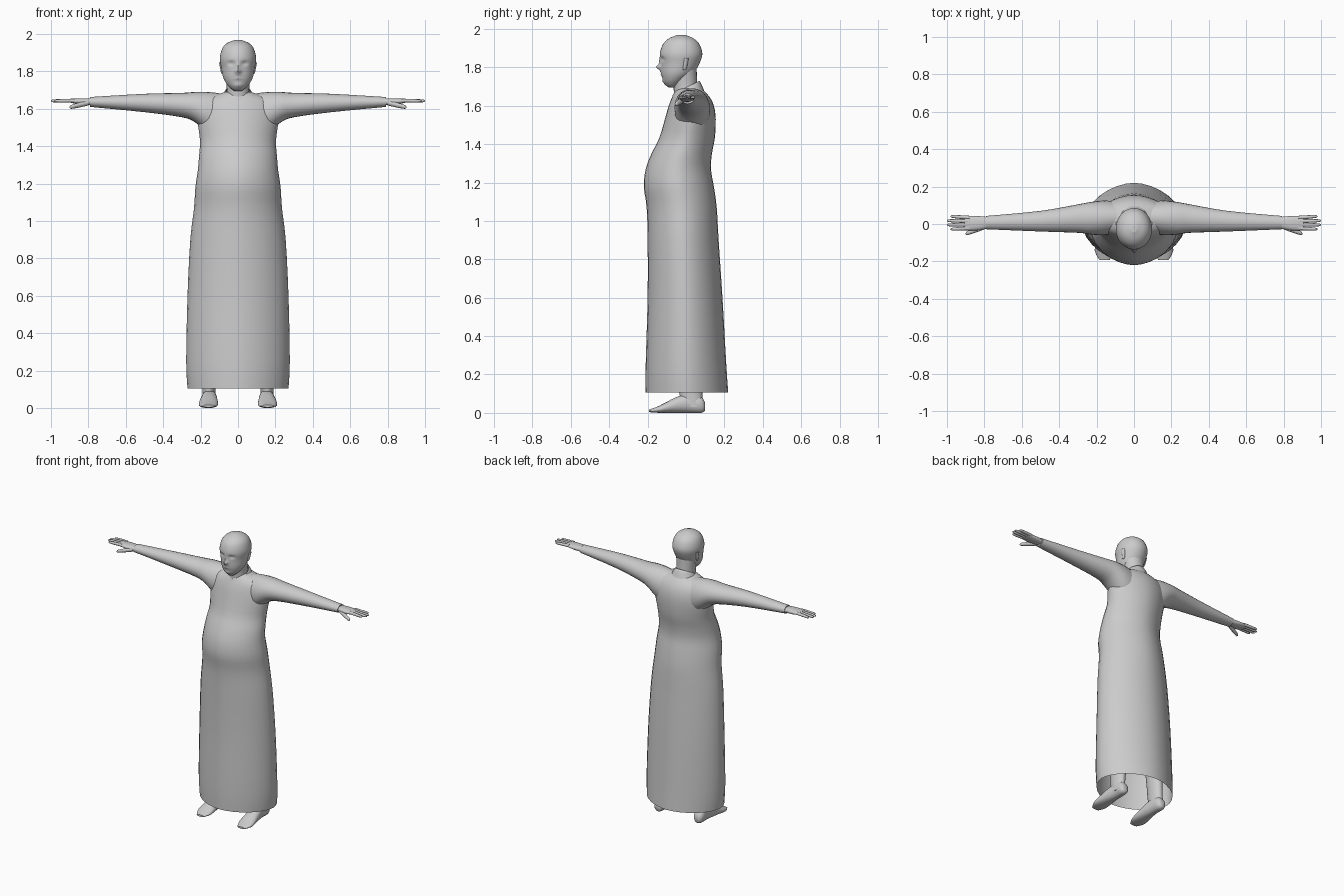
import bpy, bmesh, math
from mathutils import Vector

cube = bpy.data.objects.get("Cube")
if cube:
    bpy.data.objects.remove(cube, do_unlink=True)

colour = (.6, .6, .6, 1)
grey = bpy.data.materials.new("plain_grey")
grey.use_nodes = True
grey.diffuse_color = colour
grey.node_tree.nodes["Principled BSDF"].inputs["Base Color"].default_value = colour


def smooth_rows(rows, steps):
    """Pass a smooth curve through the rows of a section table."""
    rows = [Vector(row) for row in rows]
    tangents = []
    for i in range(len(rows)):
        before = rows[max(i - 1, 0)]
        after = rows[min(i + 1, len(rows) - 1)]
        tangents.append((after - before) / 2)
    result = []
    for i in range(len(rows) - 1):
        for step in range(steps):
            t = step / steps
            ease = t * t * (3 - 2 * t)
            result.append(rows[i].lerp(rows[i + 1], ease)
                          + tangents[i] * t * (1 - t) ** 2
                          - tangents[i + 1] * t * t * (1 - t))
    return result + [rows[-1]]


def rounded(value, power):
    """Superellipse coordinate from a sine or cosine."""
    return math.copysign(abs(value) ** (2 / power), value)


def loft(name, axis, rows, sides=24, power=2, steps=3, closed_start=True,
         closed_end=True, side=1, adjust=None):
    """Skin rounded sections; a row is (position, a_min, a_max, b_min, b_max)."""
    bm = bmesh.new()
    rings = []
    for position, a_min, a_max, b_min, b_max in smooth_rows(rows, steps):
        ring = []
        for k in range(sides):
            angle = math.tau * k / sides
            a = (a_min + a_max + (a_max - a_min) * rounded(math.cos(angle), power)) / 2
            b = (b_min + b_max + (b_max - b_min) * rounded(math.sin(angle), power)) / 2
            point = {"x": (position, a, b), "y": (a, position, b), "z": (a, b, position)}
            corner = Vector(point[axis])
            if adjust:
                adjust(corner)
            corner.x *= side
            ring.append(bm.verts.new(corner))
        rings.append(ring)
    for lower, upper in zip(rings, rings[1:]):
        for k in range(sides):
            bm.faces.new((lower[k - 1], lower[k], upper[k], upper[k - 1]))
    if closed_start:
        bm.faces.new(rings[0])
    if closed_end:
        bm.faces.new(rings[-1])
    bmesh.ops.recalc_face_normals(bm, faces=bm.faces)
    mesh = bpy.data.meshes.new(name)
    bm.to_mesh(mesh)
    bm.free()
    mesh.materials.append(grey)
    part = bpy.data.objects.new(name, mesh)
    bpy.context.collection.objects.link(part)
    bpy.ops.object.select_all(action="DESELECT")
    part.select_set(True)
    bpy.context.view_layer.objects.active = part
    bpy.ops.object.shade_smooth_by_angle(angle=math.radians(50))


def upright(name, rows, **options):
    """Symmetric standing part; a row is (height, front, back, half_width)."""
    sections = [(z, -width, width, front, back) for z, front, back, width in rows]
    loft(name, "z", sections, **options)


def limb(name, axis, start, end, radius, side):
    """Tapered round limb with a blunt tip."""
    start, end = Vector(start), Vector(end)
    index = "xyz".index(axis)
    first, second = [i for i in range(3) if i != index]
    rows = []
    for along, scale in ((0, 1), (.5, .95), (.9, .75), (1, .3)):
        centre = start.lerp(end, along)
        r = radius * scale
        rows.append((centre[index], centre[first] - r, centre[first] + r,
                     centre[second] - r, centre[second] + r))
    loft(name, axis, rows, sides=12, side=side)


# Long robe, open at the hem, with a keel-like front
upright("robe_body", [
    (.105, -.21, .22, .27), (.25, -.21, .21, .277), (.6, -.2, .19, .27),
    (.9, -.2, .17, .255), (1.07, -.205, .16, .235), (1.18, -.22, .145, .228),
    (1.27, -.21, .13, .215), (1.35, -.18, .135, .208), (1.43, -.14, .15, .203),
    (1.53, -.11, .155, .215), (1.6, -.09, .145, .21), (1.65, -.07, .12, .18),
    (1.69, -.05, .08, .07)], sides=32, power=1.8, closed_start=False)


# Collar, higher at the back
def tilt(corner):
    corner.z += corner.y / 2


upright("collar", [(1.63, -.08, .095, .1), (1.69, -.07, .073, .07),
                   (1.69, -.06, .063, .065)],
        closed_start=False, closed_end=False, adjust=tilt)

upright("neck", [(1.62, -.06, .07, .07), (1.7, -.065, .06, .06),
                 (1.8, -.07, .055, .07)])


# Facial relief: x, z, x radius, z radius, push toward the back
RELIEF = {
    "nose_tip": (0, 1.8, .014, .013, -.025),
    "nose_bridge": (0, 1.825, .01, .02, -.01),
    "eye_socket": (.036, 1.843, .016, .01, .012),
    "lips": (0, 1.77, .022, .011, -.008),
    "mouth_line": (0, 1.77, .026, .003, .006),
    "chin": (0, 1.725, .025, .012, -.005),
}


def sculpt_face(corner):
    if corner.y > -.05:
        return
    across, height = abs(corner.x), corner.z
    for x, z, x_radius, z_radius, push in RELIEF.values():
        distance = ((across - x) / x_radius) ** 2 + ((height - z) / z_radius) ** 2
        corner.y += push * math.exp(-distance)


# Bald head
upright("head", [
    (1.695, -.09, -.05, .02), (1.71, -.108, -.03, .04), (1.735, -.12, 0, .062),
    (1.77, -.128, .04, .08), (1.82, -.13, .07, .09), (1.87, -.136, .085, .097),
    (1.92, -.12, .07, .085), (1.95, -.09, .04, .06), (1.967, -.05, 0, .02),
    (1.969, -.04, -.02, .01)], sides=64, steps=6, adjust=sculpt_face)

FINGERS = ("little", "ring", "middle", "index")

for label, side in (("left", 1), ("right", -1)):
    # Sleeve, flaring into the shoulder
    loft(label + "_sleeve", "x", [
        (.08, -.05, .12, 1.43, 1.68), (.16, -.06, .125, 1.47, 1.69),
        (.23, -.056, .118, 1.528, 1.69), (.3, -.047, .105, 1.555, 1.685),
        (.5, -.04, .07, 1.582, 1.68), (.79, -.028, .043, 1.61, 1.663)], side=side)

    # Hand
    loft(label + "_palm", "x", [
        (.76, -.02, .035, 1.62, 1.655), (.84, -.034, .043, 1.622, 1.656),
        (.905, -.033, .042, 1.635, 1.652)], sides=16, power=2.4, side=side)
    for i, finger in enumerate(FINGERS):
        spread = .034 - .019 * i
        reach = 1.01 - .02 * abs(i - 1.5)
        limb(f"{label}_{finger}_finger", "x", (.88, spread, 1.644),
             (reach, spread * 1.2, 1.642), .01, side)
    limb(label + "_thumb", "x", (.8, -.015, 1.632), (.9, -.052, 1.608), .014, side)

    # Ear, mostly sunk into the head
    limb(label + "_ear", "z", (.089, .002, 1.848), (.08, -.008, 1.785), .012, side)

    # Lower leg, running up inside the robe
    loft(label + "_leg", "z", [
        (.03, .122, .19, -.01, .09), (.1, .12, .19, -.035, .085),
        (.25, .105, .19, -.04, .088), (.5, .08, .19, -.06, .08)], side=side)

    # Foot, toes turned slightly outward
    loft(label + "_foot", "y", [
        (.1, .135, .17, .012, .05), (.08, .12, .187, 0, .085),
        (.02, .115, .19, 0, .1), (-.05, .11, .2, 0, .083),
        (-.14, .107, .21, 0, .037), (-.192, .13, .185, .004, .017)],
        sides=18, power=2.2, side=side)
